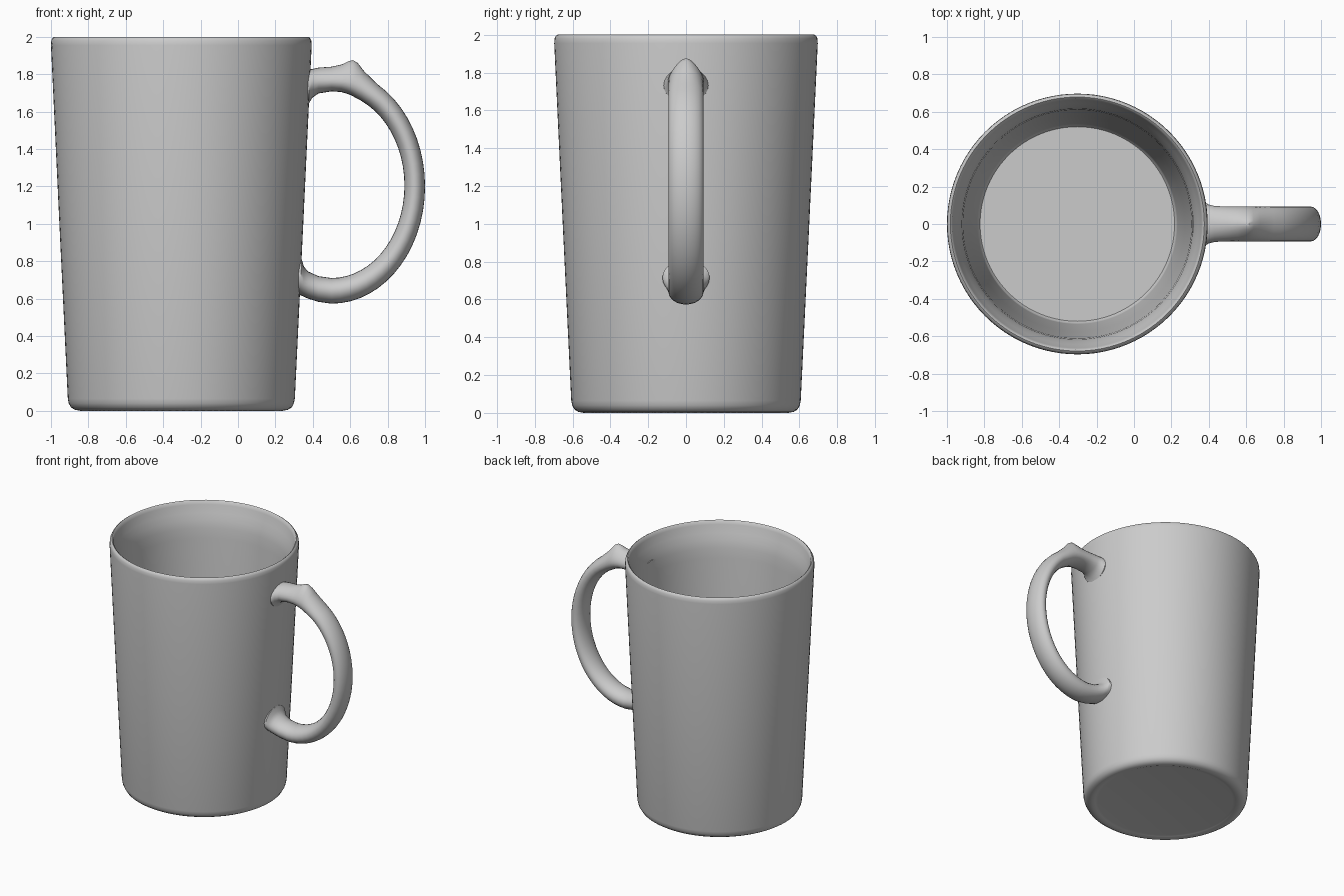
import bpy, bmesh, math
from math import sin, cos, pi, radians

cube = bpy.data.objects.get("Cube")
if cube:
    bpy.data.objects.remove(cube)

CENTRE_X = -0.303

glaze = bpy.data.materials.new("grey_ceramic")
glaze.use_nodes = True
GREY = (0.6, 0.6, 0.6, 1)
glaze.diffuse_color = GREY
glaze.node_tree.nodes["Principled BSDF"].inputs["Base Color"].default_value = GREY


def loft(name, rings):
    """Skin a list of equal-length point rings and close both ends."""
    bm = bmesh.new()
    loops = [[bm.verts.new(p) for p in ring] for ring in rings]
    n = len(loops[0])
    for a, b in zip(loops, loops[1:]):
        for i in range(n):
            j = (i + 1) % n
            bm.faces.new((a[i], a[j], b[j], b[i]))
    bm.faces.new(loops[0])
    bm.faces.new(loops[-1])
    bmesh.ops.recalc_face_normals(bm, faces=bm.faces)
    mesh = bpy.data.meshes.new(name)
    bm.to_mesh(mesh)
    bm.free()
    mesh.materials.append(glaze)
    obj = bpy.data.objects.new(name, mesh)
    bpy.context.collection.objects.link(obj)
    bpy.ops.object.select_all(action="DESELECT")
    obj.select_set(True)
    bpy.context.view_layer.objects.active = obj
    bpy.ops.object.shade_smooth_by_angle(angle=radians(40))
    return obj


def turn(r, z, n=96):
    return [(CENTRE_X + r * cos(2 * pi * i / n), r * sin(2 * pi * i / n), z) for i in range(n)]


# Cup: one closed profile, from the underside, over the rim, to the inner floor
profile = [(0.50, 0.010), (0.52, 0.007), (0.54, 0.0), (0.57, 0.006), (0.59, 0.018),
           (0.602, 0.04), (0.607, 0.065), (0.652, 1.0), (0.697, 1.955), (0.695, 1.98),
           (0.688, 1.994), (0.679, 2.0), (0.670, 1.993), (0.664, 1.97), (0.645, 1.91),
           (0.628, 1.86), (0.617, 1.80), (0.611, 1.72), (0.575, 1.0), (0.535, 0.13),
           (0.531, 0.10), (0.52, 0.085)]
loft("cup", [turn(r, z) for r, z in profile])


# Handle: oval sections set by an outer point, an inner point and a half width;
# a taper above zero narrows the outer side
def oval(outer, inner, width, taper=0.0, n=24):
    cx, cz = (outer[0] + inner[0]) / 2, (outer[1] + inner[1]) / 2
    dx, dz = (outer[0] - inner[0]) / 2, (outer[1] - inner[1]) / 2
    return [(cx + dx * cos(t), width * sin(t) * (1 - taper * cos(t)), cz + dz * cos(t))
            for t in (2 * pi * i / n for i in range(n))]


# Flared upper joint and thumb rest
sections = [
    ((0.312, 1.82), (0.312, 1.64), 0.12),
    ((0.381, 1.825), (0.378, 1.64), 0.118),
    ((0.398, 1.828), (0.395, 1.672), 0.105),
    ((0.43, 1.835), (0.43, 1.697), 0.096, 0.1),
    ((0.50, 1.84), (0.50, 1.708), 0.092, 0.2),
    ((0.555, 1.852), (0.55, 1.705), 0.09, 0.3),
    ((0.59, 1.869), (0.585, 1.695), 0.088, 0.4),
    ((0.615, 1.875), (0.61, 1.685), 0.088, 0.4),
    ((0.64, 1.86), (0.63, 1.673), 0.088, 0.35),
    ((0.675, 1.815), (0.655, 1.66), 0.092, 0.2),
]
# Elliptical loop
for deg in range(60, -91, -6):
    a = radians(deg)
    sections.append(((0.5 + 0.5 * cos(a), 1.2 + 0.627 * sin(a)),
                     (0.5 + 0.39 * cos(a), 1.205 + 0.495 * sin(a)), 0.093))
# Flared lower joint
sections += [
    ((0.43, 0.583), (0.43, 0.72), 0.095),
    ((0.375, 0.60), (0.375, 0.745), 0.103),
    ((0.348, 0.612), (0.353, 0.77), 0.115),
    ((0.331, 0.62), (0.341, 0.81), 0.125),
    ((0.285, 0.62), (0.285, 0.81), 0.125),
]
loft("handle", [oval(*s) for s in sections])
